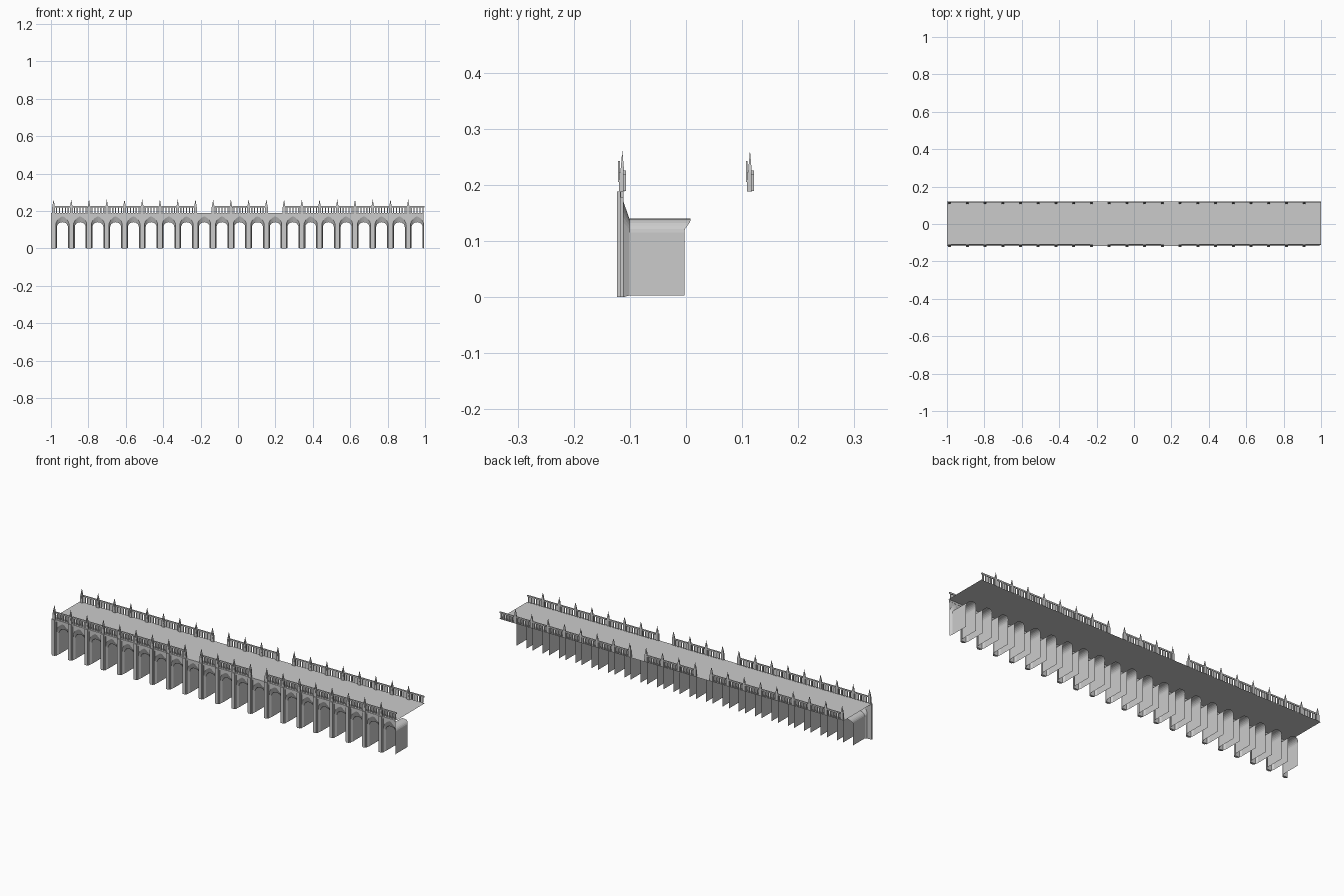
import bpy, bmesh, math

if "Cube" in bpy.data.objects:
    bpy.data.objects.remove(bpy.data.objects["Cube"])

BAYS = 21
PITCH = 0.0948
X0 = -0.986                       # centre of first pier
DECK_Z = 0.188


def make(name, build):
    bm = bmesh.new()
    build(bm)
    me = bpy.data.meshes.new(name)
    bm.to_mesh(me)
    bm.free()
    ob = bpy.data.objects.new(name, me)
    bpy.context.collection.objects.link(ob)
    return ob


def box(bm, x0, x1, y0, y1, z0, z1):
    prism(bm, [(x0, z0), (x1, z0), (x1, z1), (x0, z1)], y0, y1)


def prism(bm, pts, y0, y1):
    """Extrude an xz outline from y0 to y1."""
    a = [bm.verts.new((x, y0, z)) for x, z in pts]
    b = [bm.verts.new((x, y1, z)) for x, z in pts]
    n = len(pts)
    bm.faces.new(a)
    bm.faces.new(b[::-1])
    for i in range(n):
        j = (i + 1) % n
        bm.faces.new((a[j], a[i], b[i], b[j]))


def spire(bm, cx, cy, rx, ry, z0, z1):
    base = [bm.verts.new((cx + sx * rx, cy + sy * ry, z0))
            for sx, sy in ((-1, -1), (1, -1), (1, 1), (-1, 1))]
    tip = bm.verts.new((cx, cy, z1))
    for i in range(4):
        bm.faces.new((base[i], base[(i + 1) % 4], tip))


def arch(cx, half, z0, spring, top, point, n=12):
    """Arch outline from left foot to right foot; point sharpens the crown."""
    pts = [(cx - half, z0)]
    for i in range(n + 1):
        a = math.pi * (1 - i / n)
        rise = math.sin(a) * (1 - point) + point * (1 - abs(math.cos(a)))
        pts.append((cx + half * math.cos(a), spring + (top - spring) * rise))
    return pts + [(cx + half, z0)]


def strip(bm, a, b):
    va, vb = [bm.verts.new(p) for p in a], [bm.verts.new(p) for p in b]
    for i in range(len(a) - 1):
        bm.faces.new((va[i], va[i + 1], vb[i + 1], vb[i]))


def at_y(pts, y):
    return [(x, y, z) for x, z in pts]


PIERS = [X0 + PITCH * k for k in range(BAYS)]
CENTRES = [x + PITCH / 2 for x in PIERS]


# Spandrel wall, splayed arch reveals and open-backed vaults
def build_wall(bm):
    for c in CENTRES:
        outer = arch(c, 0.036, 0, 0.125, 0.172, 0.3)
        edge = [(c - PITCH / 2, 0)]
        edge += [(min(max(x, c - 0.036), c + 0.036), DECK_Z) for x, z in outer[1:-1]]
        edge += [(c + PITCH / 2, 0)]
        edge[1] = (c - PITCH / 2, DECK_Z)
        edge[-2] = (c + PITCH / 2, DECK_Z)
        # keep the last half pier inside the deck end
        edge = [(min(x, 0.992), z) for x, z in edge]
        strip(bm, at_y(outer, -0.112), at_y(edge, -0.112))


def build_reveals(bm):
    for c in CENTRES:
        strip(bm, at_y(arch(c, 0.036, 0, 0.125, 0.172, 0.3), -0.112),
              at_y(arch(c, 0.029, 0.003, 0.115, 0.14, 0), -0.101))


def build_vaults(bm):
    for c in CENTRES:
        inner = arch(c, 0.029, 0.003, 0.115, 0.14, 0)
        back = [(x, -0.003 + 0.011 * min(1, max(0, (z - 0.12) / 0.015)), z)
                for x, z in inner]
        strip(bm, at_y(inner, -0.101), back)


# Stepped pier buttresses
def build_piers(bm):
    for x in PIERS:
        box(bm, x - 0.013, x + 0.013, -0.118, -0.111, 0, DECK_Z)
        box(bm, x - 0.008, x + 0.008, -0.123, -0.118, 0, DECK_Z)


def build_cornice(bm):
    box(bm, -0.998, 0.992, -0.117, -0.111, 0.178, DECK_Z)


def build_deck(bm):
    v = [bm.verts.new(p) for p in ((-1, -0.112, DECK_Z), (1, -0.112, DECK_Z),
                                   (1, 0.12, DECK_Z), (-1, 0.12, DECK_Z))]
    bm.faces.new(v)


# Pinnacles: post, front gable and tall spire
def pinnacles(dy):
    def build(bm):
        for x in PIERS:
            box(bm, x - 0.008, x + 0.008, -0.119 + dy, -0.110 + dy, DECK_Z, 0.222)
            spire(bm, x, -0.1135 + dy, 0.007, 0.0035, 0.222, 0.262)
            prism(bm, [(x - 0.006, 0.205), (x + 0.006, 0.205), (x, 0.243)],
                  -0.121 + dy, -0.118 + dy)
    return build


# Balustrade: top rail, bottom rail and balusters
def balustrade(dy):
    y0, y1 = -0.112 + dy, -0.1065 + dy

    def build(bm):
        for k, c in enumerate(CENTRES):
            if k in (8, 12):
                continue
            l, r = c - 0.040, min(c + 0.040, 1)
            box(bm, l, r, y0, y1, 0.219, 0.226)
            for i in range(5):
                b = c + (i - 2) * 0.0155
                box(bm, b - 0.003, b + 0.003, y0, y1, 0.189, 0.219)
    return build


make("arcade_wall", build_wall)
make("arch_reveals", build_reveals)
make("arch_vaults", build_vaults)
make("pier_buttresses", build_piers)
make("cornice", build_cornice)
make("deck", build_deck)
for side, dy in (("front", 0), ("back", 0.2275)):
    make(side + "_pinnacles", pinnacles(dy))
    make(side + "_balustrade", balustrade(dy))
